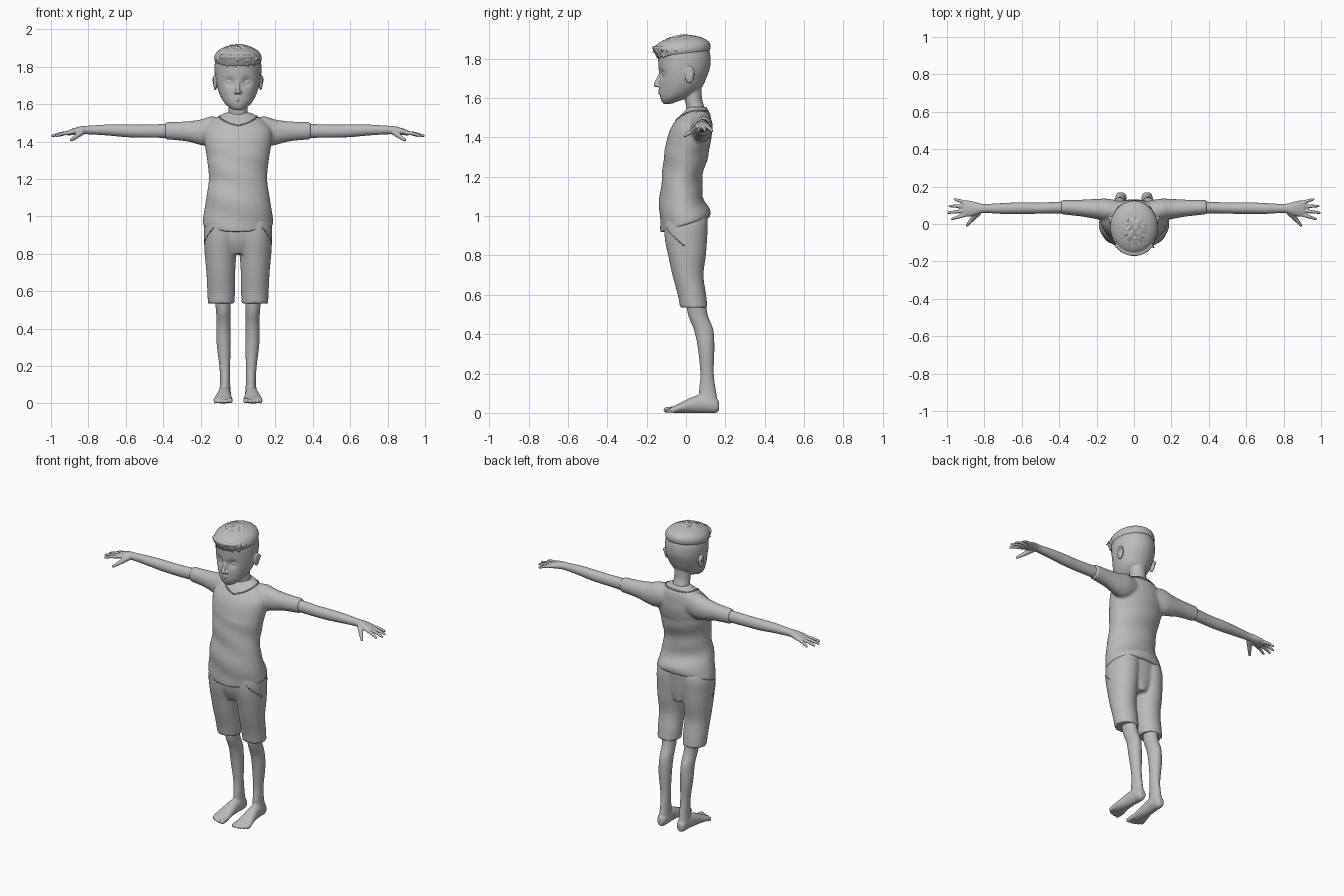
import bpy
import bmesh
import math
import random
from mathutils import Matrix, Vector

random.seed(4)
cube = bpy.data.objects.get("Cube")
if cube:
    bpy.data.objects.remove(cube, do_unlink=True)

clay = bpy.data.materials.new("plain_grey")
clay.use_nodes = True
clay.diffuse_color = (0.5, 0.5, 0.5, 1)
clay.node_tree.nodes["Principled BSDF"].inputs["Base Color"].default_value = (0.5, 0.5, 0.5, 1)


def smooth_rows(rows, steps=6):
    """Catmull-Rom interpolation between section rows."""
    result = []
    for i in range(len(rows) - 1):
        a, b = rows[max(i - 1, 0)], rows[i]
        c, d = rows[i + 1], rows[min(i + 2, len(rows) - 1)]
        for k in range(steps):
            t = k / steps
            result.append([q + t / 2 * (r - p + t * (2 * p - 5 * q + 4 * r - s + t * (3 * (q - r) + s - p)))
                           for p, q, r, s in zip(a, b, c, d)])
    return result + [list(rows[-1])]


class Part:
    """Collects overlapping volumes and fuses them into one surface."""

    def __init__(self, name):
        self.name, self.bm = name, bmesh.new()

    def loft(self, axis, rows, side=1, sides=36):
        """Rows hold: position on axis, two centre values, two radii."""
        k = "xyz".index(axis)
        u, v = [i for i in range(3) if i != k]
        rings = []
        for pos, cu, cv, ru, rv in smooth_rows(rows):
            ring = []
            for n in range(sides):
                angle = math.tau * n / sides
                co = [0, 0, 0]
                co[k] = pos
                co[u] = cu + ru * math.cos(angle)
                co[v] = cv + rv * math.sin(angle)
                co[0] *= side
                ring.append(self.bm.verts.new(co))
            rings.append(ring)
        for lower, upper in zip(rings, rings[1:]):
            for n in range(sides):
                m = (n + 1) % sides
                self.bm.faces.new((lower[n], lower[m], upper[m], upper[n]))
        self.bm.faces.new(rings[0])
        self.bm.faces.new(rings[-1])

    def ball(self, centre, radii):
        bmesh.ops.create_icosphere(self.bm, subdivisions=3, radius=1,
                                   matrix=Matrix.LocRotScale(Vector(centre), None, Vector(radii)))

    def capsule(self, start, end, r1, r2, side=1):
        start, end = (Vector((p[0] * side, p[1], p[2])) for p in (start, end))
        span = end - start
        turn = span.to_track_quat("Z", "Y")
        bmesh.ops.create_cone(self.bm, cap_ends=True, segments=12, radius1=r1, radius2=r2, depth=span.length,
                              matrix=Matrix.LocRotScale((start + end) / 2, turn, None))
        for p, r in ((start, r1), (end, r2)):
            bmesh.ops.create_icosphere(self.bm, subdivisions=2, radius=r, matrix=Matrix.Translation(p))

    def warp(self, rule):
        for v in self.bm.verts:
            rule(v.co)

    def finish(self, voxel=None, smoothing=3):
        bmesh.ops.recalc_face_normals(self.bm, faces=self.bm.faces)
        for f in self.bm.faces:
            f.smooth = True
        mesh = bpy.data.meshes.new(self.name)
        self.bm.to_mesh(mesh)
        self.bm.free()
        mesh.materials.append(clay)
        obj = bpy.data.objects.new(self.name, mesh)
        bpy.context.collection.objects.link(obj)
        if voxel:
            fuse = obj.modifiers.new("fuse", "REMESH")
            fuse.mode, fuse.voxel_size, fuse.use_smooth_shade = "VOXEL", voxel, True
            relax = obj.modifiers.new("relax", "SMOOTH")
            relax.factor, relax.iterations = 0.5, smoothing
        return obj


# Shirt: torso and short sleeves, with a hem that rises to the back
shirt = Part("shirt")
shirt.loft("z", [(.955, 0, -.002, .19, .126), (1, 0, -.006, .186, .127), (1.1, 0, -.025, .17, .11),
                 (1.2, 0, -.018, .156, .103), (1.3, 0, -.002, .165, .112), (1.4, 0, .018, .18, .112),
                 (1.46, 0, .03, .178, .1), (1.51, 0, .047, .14, .078), (1.54, 0, .055, .095, .055),
                 (1.555, 0, .058, .07, .05)])
for s in (1, -1):
    shirt.loft("x", [(.06, .07, 1.46, .05, .06), (.14, .075, 1.455, .06, .08), (.2, .08, 1.45, .054, .068),
                     (.28, .085, 1.455, .045, .053), (.39, .09, 1.458, .038, .046)], s)


def drape(co):
    if co.z < 1.35:
        co.y += .003 * math.sin(co.z * 45 + co.x * 14)
    co.z += .32 * co.y * max(0, min(1, (1.15 - co.z) / .2))


shirt.warp(drape)
shirt = shirt.finish(.008, 4)

# Shorts: hips and two legs
shorts = Part("shorts")
shorts.loft("z", [(.8, 0, .01, .05, .08), (.88, 0, 0, .14, .1), (1, 0, 0, .168, .11)])
for s in (1, -1):
    shorts.loft("z", [(.535, .09, .04, .071, .07), (.6, .09, .03, .074, .072), (.7, .092, .01, .077, .079),
                      (.8, .093, .005, .085, .096), (.88, .09, 0, .092, .107), (.95, .087, 0, .095, .111),
                      (1, .08, 0, .09, .108)], s)
shorts = shorts.finish(.008, 3)

# Neck collar and pocket seams laid on the cloth
bpy.context.view_layer.update()
graph = bpy.context.evaluated_depsgraph_get()


def seam(name, cloth, points, radius):
    part = Part(name)
    surface = cloth.evaluated_get(graph)
    spots = [surface.closest_point_on_mesh(Vector(p))[1] for p in points]
    for a, b in zip(spots, spots[1:]):
        if (b - a).length > .0005:
            part.capsule(a, b, radius, radius)
    part.finish()


neckline = []
for n in range(33):
    t = math.tau * n / 32
    neckline.append((.1 * math.sin(t), .045 + .1 * math.cos(t), 1.49 + .06 * math.sqrt(max(0, (1 + math.cos(t)) / 2))))
seam("collar", shirt, neckline, .004)
for s, label in ((1, "left"), (-1, "right")):
    seam(label + "_pocket_seam", shorts,
         [(s * (.13 + .045 * t), -.1 + .09 * t, .94 - .09 * t) for t in (0, .25, .5, .75, 1)], .003)

for s, label in ((1, "left"), (-1, "right")):
    # Arm, palm, fingers and thumb
    arm = Part(label + "_arm")
    arm.loft("x", [(.34, .09, 1.458, .032, .038), (.5, .085, 1.456, .03, .035), (.6, .085, 1.458, .031, .034),
                   (.7, .083, 1.462, .029, .029), (.8, .083, 1.462, .024, .023), (.84, .082, 1.46, .033, .022),
                   (.88, .082, 1.453, .043, .018), (.912, .082, 1.446, .041, .013)], s)
    for base, tip, reach in ((.05, .027, .972), (.072, .06, .992), (.094, .096, .986), (.114, .132, .958)):
        knuckle = (.9, base, 1.447)
        middle = ((.9 + reach) / 2, (base + tip) / 2, 1.443)
        arm.capsule(knuckle, middle, .0115, .0095, s)
        arm.capsule(middle, (reach, tip, 1.431), .0095, .007, s)
    arm.capsule((.835, .06, 1.452), (.868, .022, 1.425), .018, .012, s)
    arm.capsule((.868, .022, 1.425), (.892, -.006, 1.408), .012, .008, s)
    arm.finish(.004, 2)

    # Leg, foot and toes
    leg = Part(label + "_leg")
    leg.loft("z", [(.6, .085, .045, .045, .05), (.5, .079, .06, .039, .05), (.42, .077, .09, .038, .049),
                   (.33, .077, .102, .038, .042), (.2, .071, .107, .029, .034), (.12, .069, .109, .027, .042),
                   (.06, .07, .113, .03, .048), (.02, .07, .118, .028, .045)], s)
    leg.loft("y", [(.168, .07, .034, .018, .022), (.15, .07, .04, .028, .04), (.11, .07, .046, .033, .046),
                   (.06, .073, .045, .035, .045), (0, .077, .033, .043, .033), (-.05, .081, .02, .05, .02),
                   (-.078, .082, .015, .046, .013)], s)
    for x, tip, r in ((.043, -.1, .015), (.067, -.098, .011), (.086, -.092, .0105), (.104, -.084, .01),
                      (.12, -.07, .0095)):
        leg.capsule((x, -.05, r + .004), (x, tip, r), r, r, s)
    leg.finish(.005, 2)

# Head, neck and face
skull = [(1.57, 0, -.095, .025, .02), (1.585, 0, -.08, .05, .045), (1.61, 0, -.055, .075, .08),
         (1.65, 0, -.03, .097, .107), (1.7, 0, -.018, .113, .118), (1.76, 0, -.01, .121, .13),
         (1.82, 0, -.01, .12, .13), (1.87, 0, -.01, .1, .11), (1.895, 0, -.01, .06, .07)]
head = Part("head")
head.loft("z", skull, sides=72)


def face_dents(co):
    # Eye sockets, the bridge between them and the dip under the lips
    for x, z, size, depth in ((.045, 1.72, .024, .015), (-.045, 1.72, .024, .015), (0, 1.612, .014, .005)):
        if co.y < 0:
            gap = (co.x - x) ** 2 + (co.z - z) ** 2
            co.y += depth * math.exp(-gap / size ** 2)


head.warp(face_dents)
head.loft("z", [(1.45, 0, .06, .055, .05), (1.54, 0, .05, .053, .047), (1.6, 0, .036, .05, .045),
                (1.69, 0, .025, .055, .055)])
head.capsule((0, -.128, 1.725), (0, -.152, 1.667), .008, .0125)
for s in (1, -1):
    head.ball((s * .013, -.141, 1.662), (.01, .01, .008))
    head.ball((s * .045, -.1, 1.719), (.021, .019, .015))
    head.capsule((.022, -.125, 1.748), (.075, -.1, 1.75), .009, .007, s)
    head.capsule((0, -.135, 1.636), (.023, -.127, 1.632), .006, .003, s)
    head.capsule((0, -.134, 1.624), (.019, -.127, 1.627), .007, .003, s)
    head.ball((s * .121, .018, 1.718), (.011, .025, .043))
    head.capsule((.125, .015, 1.748), (.132, .038, 1.735), .007, .006, s)
    head.capsule((.132, .038, 1.735), (.121, .018, 1.682), .006, .007, s)
head.finish(.0035, 2)

# Close-cropped sides with square sideburns
sides = Part("cropped_hair")
sides.loft("z", [(z, x, y, rx + .003, ry + .003) for z, x, y, rx, ry in skull[3:]], sides=72)
bare = []
for f in sides.bm.faces:
    c = f.calc_center_median()
    if c.y < -.075 or c.z < 1.76 - 2 * max(0, c.y - .03):
        bare.append(f)
bmesh.ops.delete(sides.bm, geom=bare, context="FACES")
sides.finish()

# Swept top hair: a cap with tufts running forward, and a short fringe
hair = Part("top_hair")
hair.loft("z", [(1.825, 0, -.012, .121, .133), (1.845, 0, -.016, .127, .141), (1.868, 0, -.022, .122, .14),
                (1.89, 0, -.028, .104, .12), (1.905, 0, -.03, .075, .09), (1.914, 0, -.03, .03, .04)])
hair.warp(lambda co: setattr(co, "z", co.z + .13 * co.y))


def dome(x, y):
    flat = min(.96, (x / .125) ** 2 + ((y + .025) / .142) ** 2)
    return Vector((x, y, 1.825 + .09 * math.sqrt(1 - flat) + .1 * y))


for n in range(75):
    angle, reach = random.uniform(0, math.tau), math.sqrt(random.random())
    x, y = .1 * reach * math.cos(angle), -.025 + .11 * reach * math.sin(angle)
    drift = .3 * x + random.uniform(-.012, .012)
    lift = Vector((0, 0, random.uniform(.002, .009)))
    hair.capsule(dome(x, y), dome(x + drift, y - .035) + lift, .009, .004)
for n in range(15):
    x = -.09 + .18 * n / 14
    y = -.013 - .14 * math.sqrt(1 - (x / .125) ** 2)
    drop = random.uniform(1.797, 1.818)
    hair.capsule((x, y - .008, 1.855), (x * 1.04 + random.uniform(-.008, .008), y + .008, drop), .011, .004)
hair.finish(.004, 1)
